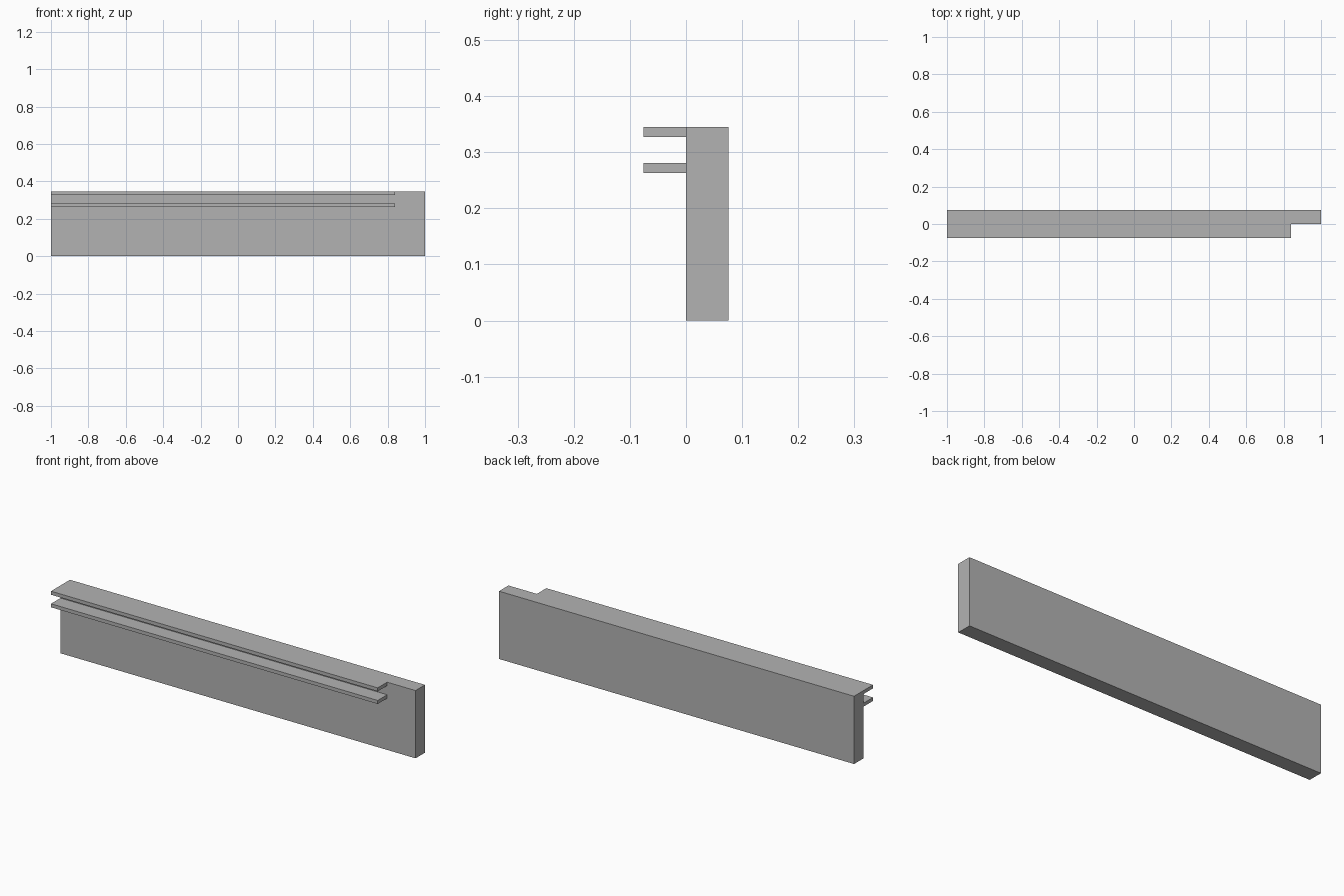
import bpy

# Remove the default cube
default = bpy.data.objects.get("Cube")
if default:
    bpy.data.objects.remove(default, do_unlink=True)

# Single flat grey
grey = bpy.data.materials.new("grey")
grey.use_nodes = True
colour = (0.45, 0.45, 0.45, 1)
grey.diffuse_color = colour
grey.node_tree.nodes["Principled BSDF"].inputs["Base Color"].default_value = colour


def box(name, low, high):
    """Add a box spanning two opposite corners."""
    centre = [(a + b) / 2 for a, b in zip(low, high)]
    bpy.ops.mesh.primitive_cube_add(size=1, location=centre)
    obj = bpy.context.object
    obj.name = name
    obj.scale = [b - a for a, b in zip(low, high)]
    bpy.ops.object.transform_apply(location=False, rotation=False, scale=True)
    obj.data.materials.append(grey)
    return obj


HEIGHT = 0.345
DEPTH = 0.076
RAIL = 0.018
RAIL_END = 0.84

# Upright board
box("back_board", (-1, 0, 0), (1, DEPTH, HEIGHT))

# Two thin rails along the front, stopping short of the left end
for name, top in (("upper_rail", HEIGHT), ("lower_rail", 0.281)):
    box(name, (-1, -DEPTH, top - RAIL), (RAIL_END, 0, top))
